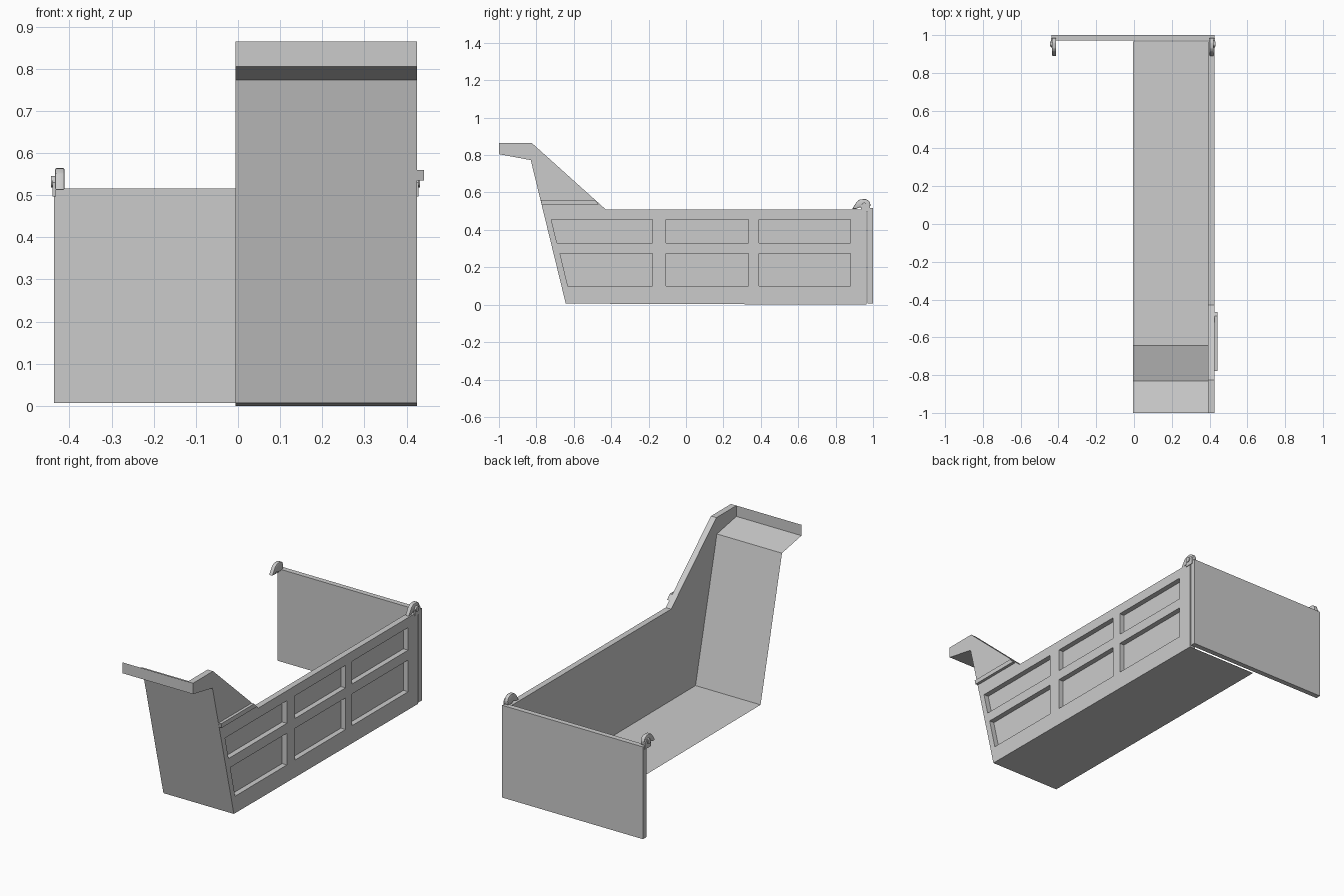
import bpy, bmesh, math
from mathutils import Vector

if "Cube" in bpy.data.objects:
    bpy.data.objects.remove(bpy.data.objects["Cube"])

MID = -0.006           # plane on which the bed is cut in half
OUT, INN = 0.425, 0.392  # outer and inner face of the side wall

mat = bpy.data.materials.new("plain grey")
mat.diffuse_color = (0.6, 0.6, 0.6, 1)
mat.use_nodes = True
mat.node_tree.nodes["Principled BSDF"].inputs["Base Color"].default_value = mat.diffuse_color


def finish(name, bm):
    me = bpy.data.meshes.new(name)
    bm.to_mesh(me)
    bm.free()
    me.materials.append(mat)
    ob = bpy.data.objects.new(name, me)
    bpy.context.collection.objects.link(ob)
    return ob


def prism(name, pts, x0, x1, bevel=0.0):
    """Closed (y, z) profile extruded along x."""
    bm = bmesh.new()
    f = bm.faces.new([bm.verts.new((x0, y, z)) for y, z in pts])
    r = bmesh.ops.extrude_face_region(bm, geom=[f])
    vs = [v for v in r["geom"] if isinstance(v, bmesh.types.BMVert)]
    bmesh.ops.translate(bm, verts=vs, vec=(x1 - x0, 0, 0))
    bmesh.ops.recalc_face_normals(bm, faces=bm.faces)
    if bevel:
        bmesh.ops.bevel(bm, geom=bm.edges[:], offset=bevel, segments=2,
                        profile=0.5, affect='EDGES', clamp_overlap=True)
    return finish(name, bm)


def sheet(name, path, x0, x1):
    """Open (y, z) path swept along x as thin sheet metal."""
    bm = bmesh.new()
    rows = [(bm.verts.new((x0, y, z)), bm.verts.new((x1, y, z))) for y, z in path]
    for (a, b), (c, d) in zip(rows, rows[1:]):
        bm.faces.new((a, b, d, c))
    return finish(name, bm)


def rect(y0, y1, z0, z1):
    return [(y0, z0), (y1, z0), (y1, z1), (y0, z1)]


# Floor, sloped front wall, canopy and lip
sheet("floor", [(-0.643, 0.006), (0.966, 0.0)], MID, OUT)
sheet("front_wall", [(-1.0, 0.865), (-1.0, 0.805), (-0.83, 0.773), (-0.643, 0.006)], MID, OUT)

# Side wall with six recessed panels
wall = prism("side_wall", [
    (-0.643, 0.006), (0.966, 0.0), (0.966, 0.51), (-0.43, 0.51),
    (-0.825, 0.865), (-1.0, 0.865), (-1.0, 0.805), (-0.83, 0.773)], INN, OUT)
panels = [
    [(-0.69, 0.33), (-0.18, 0.33), (-0.18, 0.455), (-0.72, 0.455)],
    [(-0.632, 0.10), (-0.18, 0.10), (-0.18, 0.275), (-0.674, 0.275)]]
for y0, y1 in ((-0.107, 0.333), (0.39, 0.88)):
    panels += [rect(y0, y1, 0.33, 0.455), rect(y0, y1, 0.10, 0.275)]
cutters = []
for p in panels:
    c = prism("panel_cutter", p, INN + 0.004, OUT + 0.05)
    c.hide_render = True
    cutters.append(c)
    m = wall.modifiers.new("panel", 'BOOLEAN')
    m.operation, m.solver, m.object = 'DIFFERENCE', 'EXACT', c
dg = bpy.context.evaluated_depsgraph_get()
cut = bpy.data.meshes.new_from_object(wall.evaluated_get(dg))
wall.modifiers.clear()
wall.data = cut
for c in cutters:
    bpy.data.objects.remove(c)

# Raised rib on the front of the side wall
prism("side_rib", [(-0.771, 0.535), (-0.465, 0.535), (-0.488, 0.56), (-0.777, 0.56)],
      OUT - 0.002, 0.441)

# Tailgate across the full width
prism("tailgate", rect(0.971, 1.0, 0.006, 0.516), 2 * MID - OUT, OUT)

# Hinge hooks, mirrored about the cutting plane
hook = [(0.888, 0.512), (0.914, 0.552), (0.93, 0.563), (0.96, 0.565), (0.978, 0.556),
        (0.986, 0.538), (0.984, 0.516), (0.95, 0.512), (0.93, 0.522), (0.91, 0.512)]
plate = [(0.935, 0.497), (0.985, 0.497), (0.985, 0.53), (0.972, 0.545),
         (0.95, 0.545), (0.935, 0.53)]
pin = [(0.953 + 0.014 * math.cos(a * math.pi / 6), 0.532 + 0.014 * math.sin(a * math.pi / 6))
       for a in range(12)]


def mx(x, s):
    return MID + s * (x - MID)


for s, side in ((1, "right"), (-1, "left")):
    parts = [prism(side + "_hinge_hook", hook, mx(0.400, s), mx(0.422, s), 0.004),
             prism(side + "_hinge_plate", plate, mx(0.420, s), mx(0.428, s)),
             prism(side + "_hinge_pin", pin, mx(0.402, s), mx(0.432, s))]
    for ob in (parts[0], parts[2]):
        bpy.ops.object.select_all(action='DESELECT')
        ob.select_set(True)
        bpy.context.view_layer.objects.active = ob
        bpy.ops.object.shade_smooth_by_angle(angle=math.radians(40))
